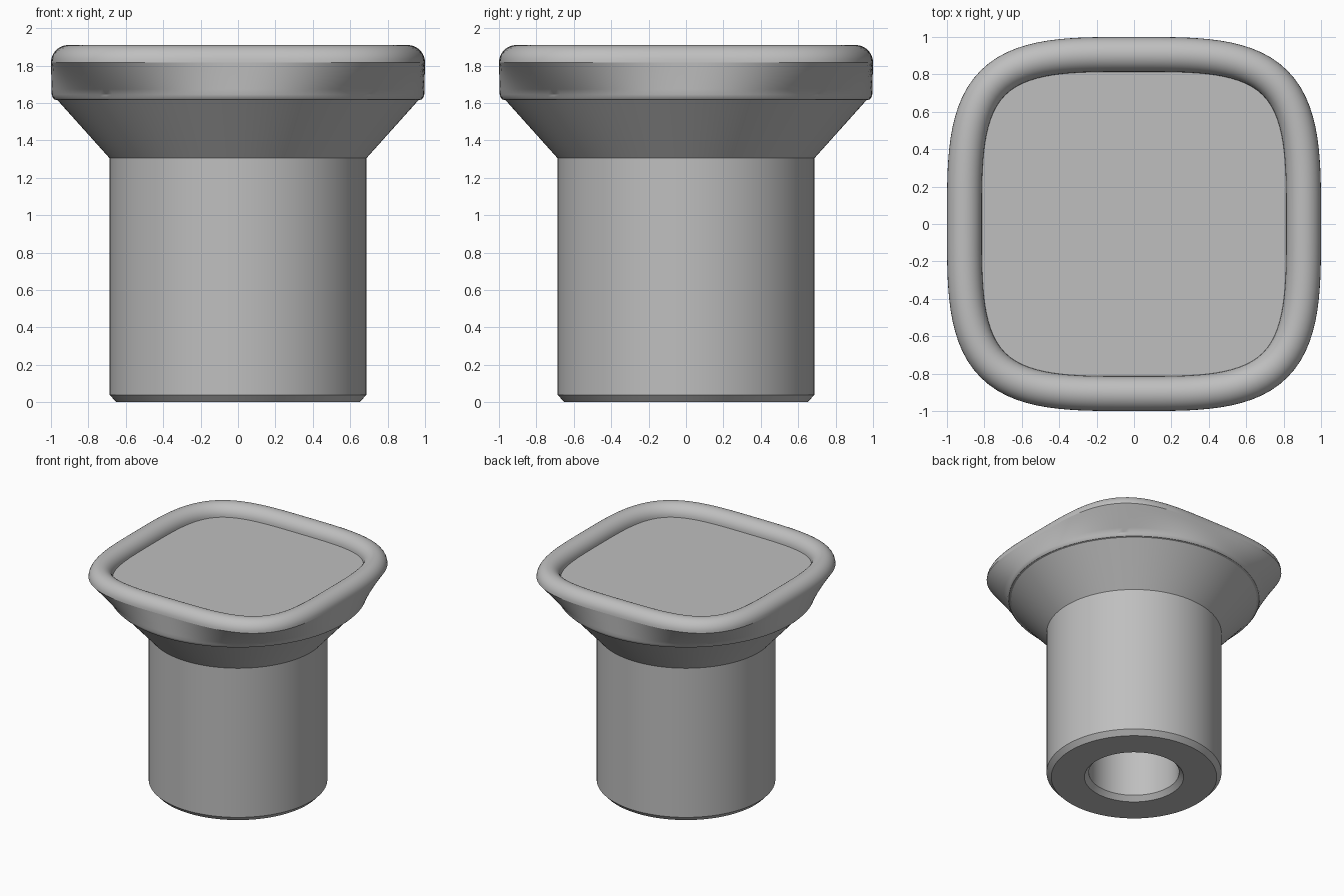
import bpy, bmesh, math
from mathutils import Vector

SEGMENTS = 128
POWER = 3.5       # squareness of the head outline
RIM = 0.093       # radius of the rounded rim

cube = bpy.data.objects.get("Cube")
if cube:
    bpy.data.objects.remove(cube, do_unlink=True)

grey = bpy.data.materials.new("satin grey")
grey.use_nodes = True
grey.diffuse_color = (0.52, 0.52, 0.52, 1)
grey.node_tree.nodes["Principled BSDF"].inputs["Base Color"].default_value = grey.diffuse_color

ANGLES = [2 * math.pi * i / SEGMENTS for i in range(SEGMENTS)]


def circle(radius, z):
    return [Vector((radius * math.cos(a), radius * math.sin(a), z)) for a in ANGLES]


def soft_square(inset, z):
    """Rounded square of half width 1, moved inward by an even distance."""
    ring = []
    for a in ANGLES:
        c, s = math.cos(a), math.sin(a)
        r = (abs(c) ** POWER + abs(s) ** POWER) ** (-1 / POWER)
        p = Vector((r * c, r * s, z))
        n = Vector([math.copysign(abs(v) ** (POWER - 1), v) for v in p.xy] + [0])
        ring.append(p - n.normalized() * inset)
    return ring


def loft(name, rings, cap_first=False, cap_last=False):
    """Skin a list of rings, ordered so that faces point outward."""
    bm = bmesh.new()
    loops = [[bm.verts.new(p) for p in ring] for ring in rings]
    for low, high in zip(loops, loops[1:]):
        for i in range(SEGMENTS):
            j = (i + 1) % SEGMENTS
            bm.faces.new((low[i], low[j], high[j], high[i]))
    if cap_first:
        bm.faces.new(loops[0][::-1])
    if cap_last:
        bm.faces.new(loops[-1])
    mesh = bpy.data.meshes.new(name)
    bm.to_mesh(mesh)
    bm.free()
    mesh.materials.append(grey)
    obj = bpy.data.objects.new(name, mesh)
    bpy.context.collection.objects.link(obj)
    bpy.ops.object.select_all(action="DESELECT")
    obj.select_set(True)
    bpy.context.view_layer.objects.active = obj
    bpy.ops.object.shade_smooth_by_angle(angle=math.radians(28))
    return obj


# Stem: blind hole, chamfered foot, shaft and flared neck
stem_profile = [(0.355, 1.0), (0.355, 0.04), (0.39, 0), (0.65, 0),
                (0.687, 0.04), (0.687, 1.305), (0.965, 1.615)]
loft("stem", [circle(r, z) for r, z in stem_profile], cap_first=True)

# Head side: small round at the base, blending from circle to soft square
base = [circle(r, z) for r, z in ((0.965, 1.615), (0.982, 1.619), (0.992, 1.63))]
start, end = circle(0.996, 1.645), soft_square(0, 1.817)
sides = [[p.lerp(q, k / 6) for p, q in zip(start, end)] for k in range(7)]
loft("head_side", base + sides)

# Rim: half-round bead following the outline, closed by the sunken top plate
bead = []
for k in range(17):
    t = math.pi * k / 16
    bead.append(soft_square(RIM * (1 - math.cos(t)), 1.817 + RIM * math.sin(t)))
loft("rim_and_top", bead, cap_last=True)
